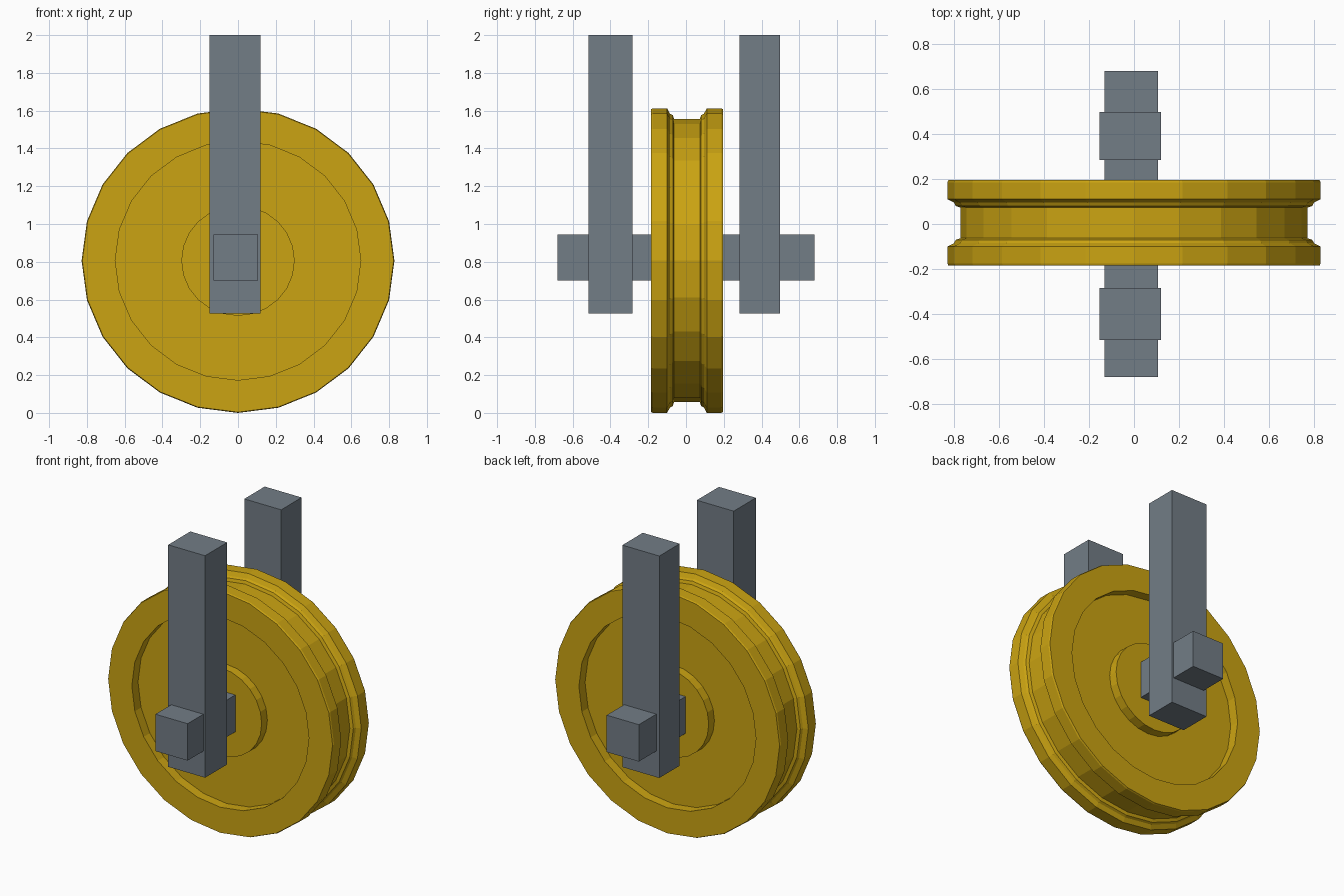
import bpy, bmesh, math

if "Cube" in bpy.data.objects:
    bpy.data.objects.remove(bpy.data.objects["Cube"])


def material(name, color):
    m = bpy.data.materials.new(name)
    m.diffuse_color = (*color, 1)
    m.use_nodes = True
    m.node_tree.nodes["Principled BSDF"].inputs["Base Color"].default_value = m.diffuse_color
    return m


gold = material("golden_yellow", (0.60, 0.37, 0.006))
grey = material("slate_grey", (0.17, 0.205, 0.24))


def finish(name, bm, mat):
    bmesh.ops.recalc_face_normals(bm, faces=bm.faces)
    me = bpy.data.meshes.new(name)
    bm.to_mesh(me)
    bm.free()
    me.materials.append(mat)
    ob = bpy.data.objects.new(name, me)
    bpy.context.collection.objects.link(ob)
    return ob


def box(name, x, y, z, mat):
    bm = bmesh.new()
    bmesh.ops.create_cube(bm, size=1)
    for v in bm.verts:
        for i, (lo, hi) in enumerate((x, y, z)):
            v.co[i] = lo if v.co[i] < 0 else hi
    return finish(name, bm, mat)


# Grooved wheel: half profile (offset from mid plane, radius), mirrored across the mid plane
SIDES, CY, CZ = 24, 0.005, 0.806
RX, RZ = 0.828, 0.806
half = [(0.185, 0.30 / RX), (0.125, 0.30 / RX),            # hub boss
        (0.125, 0.65 / RX), (0.19, 0.65 / RX),             # recessed web
        (0.19, 0.995), (0.18, 1.0), (0.105, 1.0),          # flange
        (0.09, 0.965), (0.075, 0.955), (0.068, 0.93)]      # stepped groove
profile = [(-y, r) for y, r in half] + [(y, r) for y, r in reversed(half)]

bm = bmesh.new()
rings = []
for y, r in profile:
    rings.append([bm.verts.new((RX * r * math.sin(2 * math.pi * k / SIDES), CY + y,
                                CZ + RZ * r * math.cos(2 * math.pi * k / SIDES)))
                  for k in range(SIDES)])
for a, b in zip(rings, rings[1:]):
    for k in range(SIDES):
        n = (k + 1) % SIDES
        bm.faces.new((a[k], a[n], b[n], b[k]))
bm.faces.new(rings[0])
bm.faces.new(rings[-1])
finish("grooved_wheel", bm, gold)

# Square axle through the hub
box("axle", (-0.13, 0.106), (-0.68, 0.68), (0.70, 0.945), grey)

# Hanger arms on both sides
for name, y in (("front_arm", (-0.515, -0.283)), ("rear_arm", (0.283, 0.497))):
    box(name, (-0.152, 0.119), y, (0.527, 2.0), grey)
